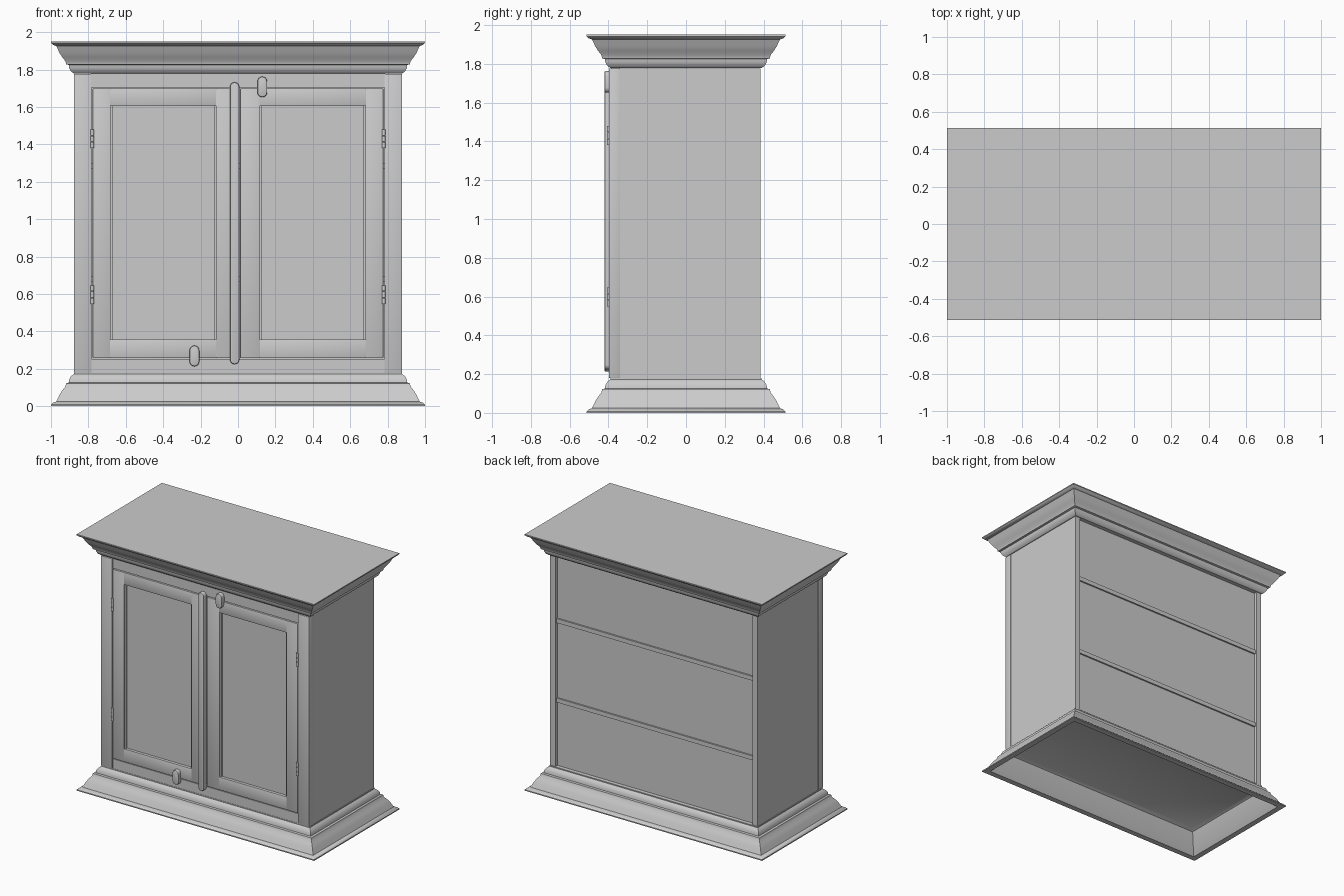
import bpy, bmesh, math

if "Cube" in bpy.data.objects:
    bpy.data.objects.remove(bpy.data.objects["Cube"])

GREY = (0.6, 0.6, 0.6, 1)
mat = bpy.data.materials.new("plain_grey")
mat.use_nodes = True
mat.diffuse_color = GREY
mat.node_tree.nodes["Principled BSDF"].inputs["Base Color"].default_value = GREY


def finish(name, bm, smooth=False):
    bmesh.ops.recalc_face_normals(bm, faces=bm.faces)
    me = bpy.data.meshes.new(name)
    bm.to_mesh(me)
    bm.free()
    me.materials.append(mat)
    ob = bpy.data.objects.new(name, me)
    bpy.context.collection.objects.link(ob)
    if smooth:
        bpy.ops.object.select_all(action="DESELECT")
        ob.select_set(True)
        bpy.context.view_layer.objects.active = ob
        bpy.ops.object.shade_smooth_by_angle(angle=math.radians(35))
    return ob


def box(name, x, y, z, bevel=0.0):
    """Box from (min, max) pairs, with optional rounded edges."""
    bm = bmesh.new()
    bmesh.ops.create_cube(bm, size=1)
    for v in bm.verts:
        v.co = [r[0] + (c + 0.5) * (r[1] - r[0]) for c, r in zip(v.co, (x, y, z))]
    if bevel:
        bmesh.ops.bevel(bm, geom=bm.edges[:], offset=bevel, segments=2,
                        profile=0.5, affect="EDGES")
    return finish(name, bm, bevel > 0)


def moulding(name, profile):
    """Rectangular loft: each profile point is (outward offset, height)."""
    bm = bmesh.new()
    rings = []
    for o, z in profile:
        x, y = 0.877 + o, 0.39 + o
        rings.append([bm.verts.new((sx * x, sy * y, z))
                      for sx, sy in ((-1, -1), (1, -1), (1, 1), (-1, 1))])
    for a, b in zip(rings, rings[1:]):
        for i in range(4):
            j = (i + 1) % 4
            bm.faces.new((a[i], a[j], b[j], b[i]))
    bm.faces.new(rings[0])
    bm.faces.new(rings[-1])
    return finish(name, bm, True)


def rounded_bar(name, cx, z, width, y):
    """Upright bar with semicircular ends and a softened face."""
    r = width / 2
    bm = bmesh.new()
    pts = []
    for i in range(18):
        half = 0 if i < 9 else 1
        a = math.pi * (i - half) / 8
        cz = z[1] - r if half == 0 else z[0] + r
        pts.append(bm.verts.new((cx + r * math.cos(a), y[1], cz + r * math.sin(a))))
    face = bm.faces.new(pts)
    ext = bmesh.ops.extrude_face_region(bm, geom=[face])
    for v in ext["geom"]:
        if isinstance(v, bmesh.types.BMVert):
            v.co.y = y[0]
    rim = [e for e in bm.edges if all(abs(v.co.y - y[0]) < 1e-5 for v in e.verts)]
    bmesh.ops.bevel(bm, geom=rim, offset=0.007, segments=2, profile=0.5, affect="EDGES")
    return finish(name, bm, True)


# Crown and plinth share one stepped profile, (outward offset, distance inward)
STEPS = [(0.122, 0.0), (0.122, 0.008), (0.112, 0.018), (0.095, 0.024), (0.088, 0.038),
         (0.078, 0.06), (0.062, 0.085), (0.046, 0.105), (0.042, 0.122), (0.028, 0.126),
         (0.026, 0.142), (0.016, 0.16), (0.0, 0.172)]
TOP, LOW, HIGH = 1.95, 0.18, 1.777
moulding("crown", [(o, TOP - d) for o, d in STEPS])

# Plinth is hollow underneath
plinth = [(-0.02, 0.165), (0.01, 0.15), (0.06, 0.03), (0.08, 0.0)]
moulding("plinth", plinth + [(o, d) for o, d in STEPS] + [(0.0, LOW)])

# Carcass: side boards, front posts, rails and back
for s, side in ((1, "left"), (-1, "right")):
    def span(a, b):
        return sorted((s * a, s * b))
    box(side + "_side_board", span(0.83, 0.873), (-0.34, 0.385), (LOW, HIGH))
    box(side + "_front_post", span(0.782, 0.877), (-0.397, -0.34), (LOW, HIGH), 0.003)

box("back_panel", (-0.835, 0.835), (0.345, 0.36), (LOW, HIGH))
for i, z in enumerate((0.68, 1.285)):
    box("shelf_%d" % (i + 1), (-0.832, 0.832), (-0.33, 0.372), (z - 0.016, z + 0.016))
box("bottom_rail", (-0.785, 0.785), (-0.388, -0.34), (LOW - 0.01, 0.253))
box("top_rail", (-0.785, 0.785), (-0.388, -0.34), (1.703, HIGH + 0.005))

# Framed doors with sunken panels, hinges on the outer edges
DZ = (0.258, 1.698)
PZ = (0.357, 1.605)
FRAME_Y = (-0.393, -0.35)
for s, side in ((1, "left"), (-1, "right")):
    def span(a, b):
        return sorted((s * a, s * b))
    d = side + "_door_"
    box(d + "outer_stile", span(0.682, 0.777), FRAME_Y, DZ, 0.003)
    box(d + "inner_stile", span(0.012, 0.118), FRAME_Y, DZ, 0.003)
    box(d + "bottom_rail", span(0.115, 0.685), FRAME_Y, (DZ[0], PZ[0]), 0.003)
    box(d + "top_rail", span(0.115, 0.685), FRAME_Y, (PZ[1], DZ[1]), 0.003)
    box(d + "panel", span(0.115, 0.685), (-0.372, -0.352), (PZ[0] - 0.004, PZ[1] + 0.004))
    # Inner bead around the panel
    for n, x in (("outer", (0.672, 0.684)), ("inner", (0.116, 0.128))):
        box(d + n + "_bead", span(*x), (-0.382, -0.36), PZ)

    for level, zc in (("lower", 0.597), ("upper", 1.43)):
        for k in range(3):
            bm = bmesh.new()
            bmesh.ops.create_cone(bm, cap_ends=True, segments=12, radius1=0.009,
                                  radius2=0.009, depth=0.031)
            for v in bm.verts:
                v.co.x += s * 0.779
                v.co.y -= 0.399
                v.co.z += zc + (k - 1) * 0.034
            finish("%s_%s_hinge_knuckle_%d" % (side, level, k + 1), bm, True)

# Cover strip over the door gap and the two turn latches
rounded_bar("centre_strip", -0.018, (0.224, 1.732), 0.05, (-0.421, -0.39))
rounded_bar("upper_latch", 0.13, (1.652, 1.762), 0.052, (-0.421, -0.385))
rounded_bar("lower_latch", -0.233, (0.213, 0.324), 0.052, (-0.421, -0.385))
